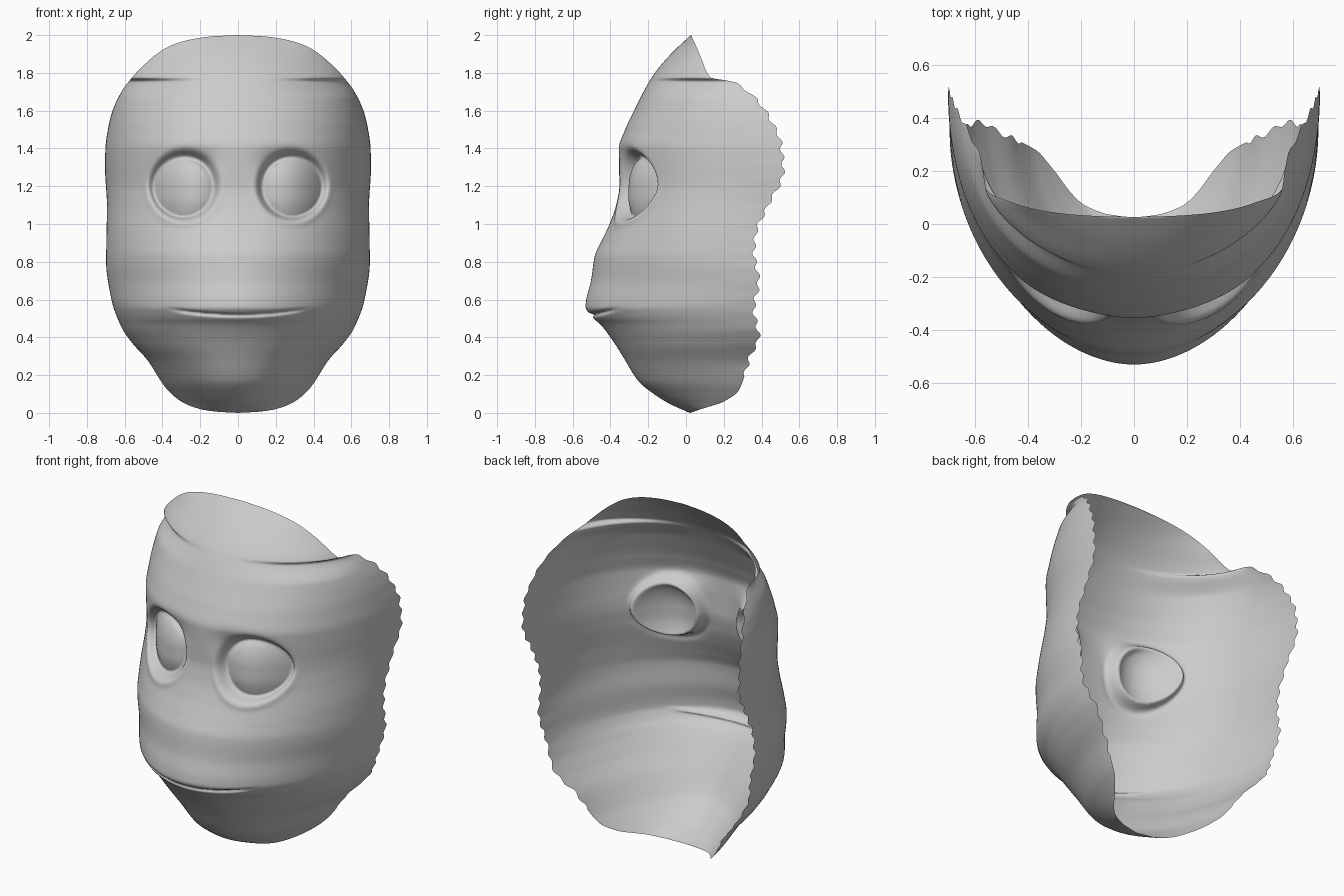
import bpy, bmesh, math
from math import sin, cos, pi, exp, sqrt

if "Cube" in bpy.data.objects:
    bpy.data.objects.remove(bpy.data.objects["Cube"])


def curve(points):
    """Smooth monotone interpolation through (z, value) points."""
    n = len(points)
    d = [(points[i+1][1] - points[i][1]) / (points[i+1][0] - points[i][0]) for i in range(n-1)]
    m = [d[0]] + [2*a*b/(a+b) if a*b > 0 else 0 for a, b in zip(d, d[1:])] + [d[-1]]

    def f(z):
        i = 0
        while i < n-2 and z > points[i+1][0]:
            i += 1
        (z0, a), (z1, b) = points[i], points[i+1]
        h = z1 - z0
        t = min(max((z - z0) / h, 0), 1)
        return (a*(1+2*t)*(1-t)**2 + h*m[i]*t*(1-t)**2
                + b*t*t*(3-2*t) + h*m[i+1]*t*t*(t-1))
    return f


# Centre line of the face, seen from the side
front = curve([(0, .02), (.05, -.09), (.1, -.17), (.16, -.245), (.2, -.275), (.3, -.335),
               (.4, -.40), (.47, -.455), (.5, -.49), (.53, -.515), (.56, -.532), (.6, -.528),
               (.7, -.503), (.83, -.483), (.9, -.452), (1.0, -.405), (1.1, -.37), (1.2, -.353),
               (1.3, -.354), (1.4, -.355), (1.5, -.322), (1.6, -.275), (1.7, -.225),
               (1.8, -.165), (1.9, -.08), (2, .025)])
# Half width, seen from the front
width = curve([(0, 0), (.005, .1), (.02, .2), (.06, .3), (.13, .38), (.28, .48), (.37, .56),
               (.45, .615), (.6, .67), (.8, .698), (1.1, .694), (1.3, .704), (1.4, .702),
               (1.52, .685), (1.6, .664), (1.7, .617), (1.78, .557), (1.84, .50), (1.9, .43),
               (1.94, .365), (1.97, .28), (1.99, .17), (1.997, .09), (2, 0)])
# Rear rim, seen from the side
rim = curve([(0, .022), (.02, .08), (.06, .2), (.12, .28), (.3, .34), (.4, .385), (.55, .36),
             (.7, .385), (.85, .36), (.95, .37), (1.1, .435), (1.28, .515), (1.44, .5),
             (1.52, .465), (1.6, .42), (1.7, .33), (1.755, .24), (1.775, .13), (1.88, .08),
             (1.95, .05), (2, .027)])
# Squareness of the cross-section, and how early it is cut off at top and chin
square = curve([(0, 2.0), (.3, 2.0), (.6, 1.9), (.8, 1.95), (1.15, 2.15), (1.4, 2.2), (1.8, 2.1), (2, 2)])
cut = curve([(0, 1.9), (.15, 1.4), (.4, 1), (1.66, 1), (1.78, 1.6), (2, 2)])


def bell(v, s):
    return exp(-(v/s)**2)


def relief(x, z):
    """Depth pushed into the face: eye sockets, eyeballs, lids and mouth."""
    ax = abs(x)
    dx, dz = ax - .287, z - 1.195
    r = sqrt(dx*dx + dz*dz)
    low = .5 - .5 * dz / max(r, .001)
    # eyeball dome, then the lid wall back up to the skin
    if r < .155:
        y = .008 + .25 - sqrt(.0625 - r*r)
    else:
        y = .062 * bell(r - .155, .014 + .022*(1-low))
    y -= .007 * low * bell(r - .195, .018)
    # soft hollow beside the nose and under the brow
    y += .022 * bell(ax - .19, .09) * bell(z - 1.33, .07) * min(max((r-.135)/.03, 0), 1)
    # mouth crease
    fade = 1 / (1 + exp((ax - .32) / .025))
    return y + .022 * fade * bell(z - .518 - .25*x*x, .008)


# Face shell
ROWS, COLS = 280, 220
bm = bmesh.new()
grid = []
for i in range(ROWS + 1):
    s = i / ROWS
    z = 2 * (.75*s + .25*(1 - cos(pi*s))/2)
    yf, w, yb, p = front(z), width(z), rim(z), 2/square(z)
    q = p * cut(z)
    row = []
    for j in range(COLS + 1):
        t = pi * (j/COLS - .5)
        x = math.copysign(w * abs(sin(t))**p, t)
        y = yb - (yb - yf) * max(cos(t), 0)**q
        if y < .05:
            y += relief(x, z)
        if .2 < z < 1.75:               # ragged rear rim
            y += .01 * sin(z*80) * abs(sin(t))**150
        row.append(bm.verts.new((x, y, z)))
    grid.append(row)
for a, b in zip(grid, grid[1:]):
    for j in range(COLS):
        bm.faces.new((a[j], a[j+1], b[j+1], b[j]))
bmesh.ops.remove_doubles(bm, verts=bm.verts, dist=.0003)
mesh = bpy.data.meshes.new("face_shell")
bm.to_mesh(mesh)
bm.free()
for f in mesh.polygons:
    f.use_smooth = True
face = bpy.data.objects.new("face_shell", mesh)
bpy.context.collection.objects.link(face)
